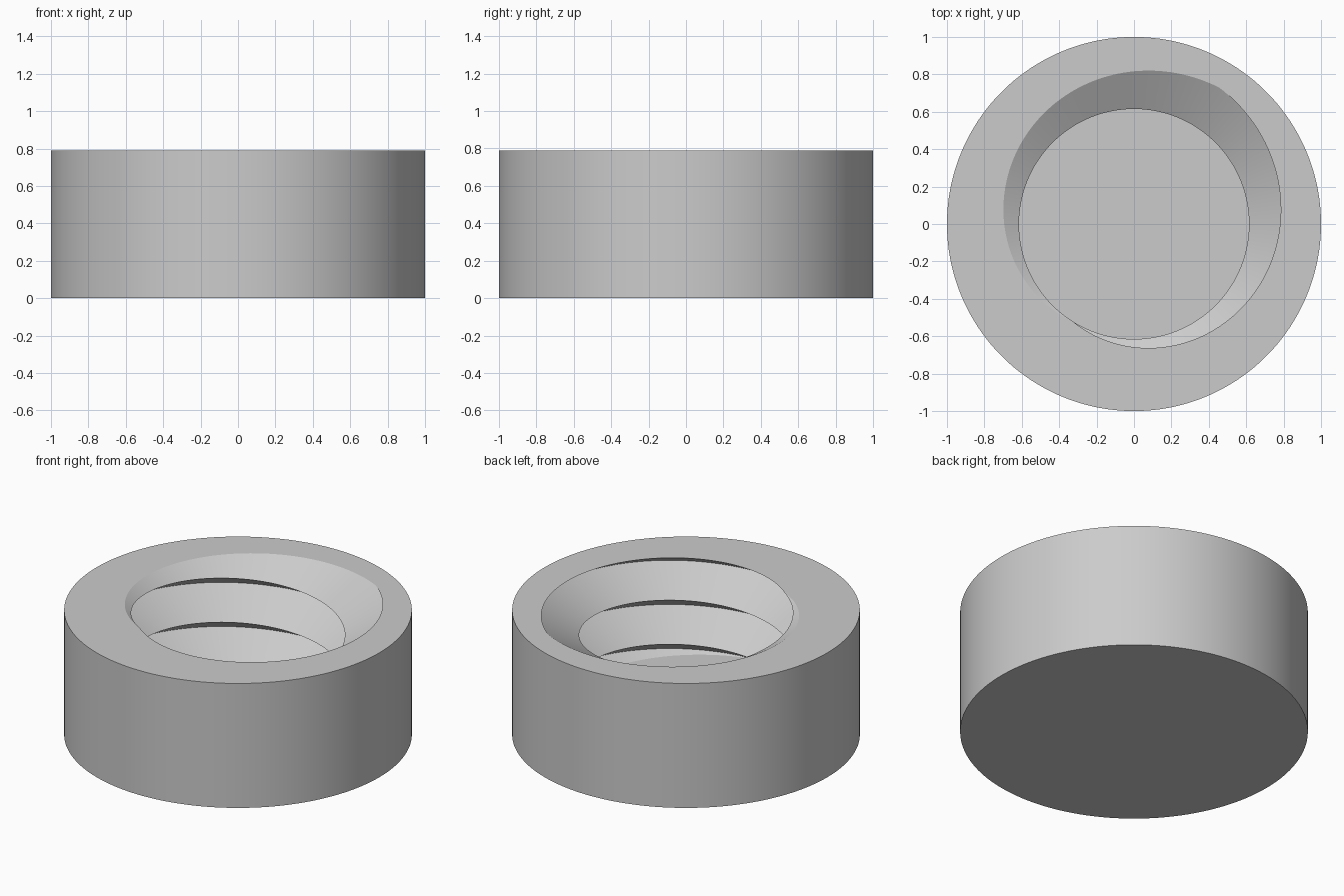
import bpy
import bmesh
from math import cos, sin, radians

cube = bpy.data.objects.get("Cube")
if cube:
    bpy.data.objects.remove(cube, do_unlink=True)

TOP, FLOOR = 0.79, 0.121
OUTER, CREST, ROOT = 1.0, 0.615, 0.86
PITCH = 0.28
STEPS = 180          # columns per turn
START = 238          # angle where the thread crest meets the rim


def thread_radius(z, turn):
    """V-shaped thread: radius at height z after a fraction of a turn."""
    phase = ((z - TOP) / PITCH - turn) % 1.0
    return CREST + (ROOT - CREST) * (1 - abs(2 * phase - 1))


def column(turn):
    """Section from the floor centre, up the thread, over the rim, down the outside."""
    points = [(0, FLOOR)]
    kinks = [TOP + PITCH * (turn + k / 2) for k in range(-7, 1)]
    for z in [FLOOR] + kinks + [TOP]:
        z = min(max(z, FLOOR), TOP)
        points.append((thread_radius(z, turn), z))
    return points + [(OUTER, TOP), (OUTER, 0), (0, 0)]


# Sweep the changing section around the axis
bm = bmesh.new()
columns = []
for i in range(STEPS + 1):
    a = radians(START + 360 * i / STEPS)
    columns.append([bm.verts.new((r * cos(a), r * sin(a), z))
                    for r, z in column(i / STEPS)])
for left, right in zip(columns, columns[1:]):
    for j in range(len(left) - 1):
        bm.faces.new((left[j], right[j], right[j + 1], left[j + 1]))

# Weld the seam, the centres and the clipped thread ends
bmesh.ops.remove_doubles(bm, verts=bm.verts, dist=0.0002)
bmesh.ops.dissolve_degenerate(bm, edges=bm.edges, dist=0.0001)
bmesh.ops.recalc_face_normals(bm, faces=bm.faces)

mesh = bpy.data.meshes.new("threaded_cap")
bm.to_mesh(mesh)
bm.free()
cap = bpy.data.objects.new("threaded_cap", mesh)
bpy.context.collection.objects.link(cap)

# Plain grey material
grey = bpy.data.materials.new("light grey")
grey.use_nodes = True
colour = (0.6, 0.6, 0.6, 1)
grey.diffuse_color = colour
grey.node_tree.nodes["Principled BSDF"].inputs["Base Color"].default_value = colour
mesh.materials.append(grey)

# Smooth walls with crisp rim and thread edges
bpy.ops.object.select_all(action='DESELECT')
cap.select_set(True)
bpy.context.view_layer.objects.active = cap
bpy.ops.object.shade_smooth_by_angle(angle=radians(20))
